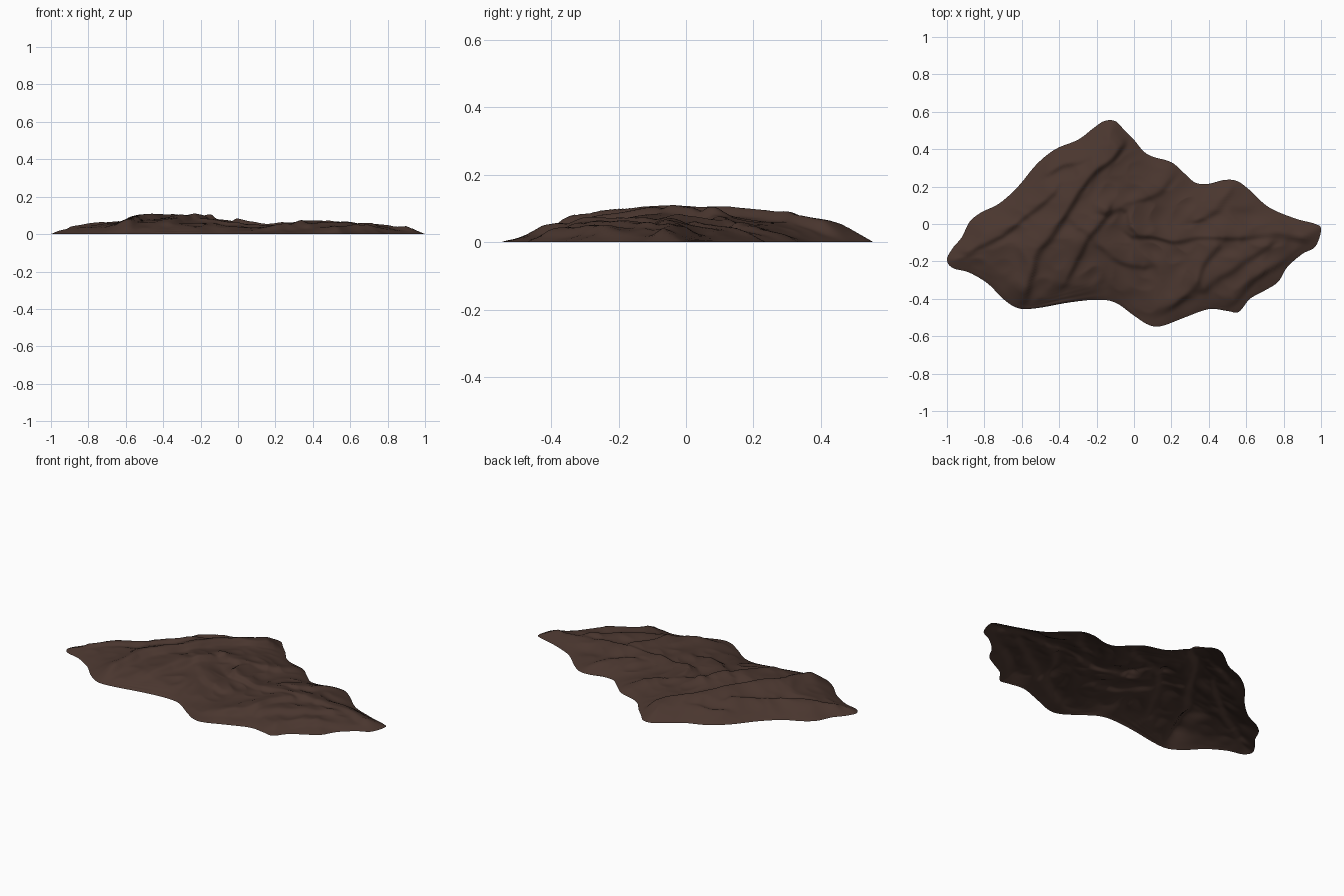
import bpy
import math
from mathutils import Vector, noise, kdtree, geometry

default_cube = bpy.data.objects.get("Cube")
if default_cube:
    bpy.data.objects.remove(default_cube, do_unlink=True)

RINGS = 64        # rings from the centre to the hem
STEPS = 6         # spline samples between two outline points

# Outline of the spread sheet, counter-clockwise
OUTLINE = [
    (1, -.03), (.97, 0), (.86, .03), (.72, .09), (.62, .18), (.55, .23), (.48, .235),
    (.4, .215), (.33, .22), (.27, .27), (.2, .33), (.1, .36), (.05, .39), (0, .45),
    (-.05, .5), (-.1, .55), (-.16, .55), (-.22, .51), (-.3, .45), (-.42, .4),
    (-.52, .32), (-.62, .2), (-.72, .11), (-.82, .06), (-.88, .01), (-.92, -.07),
    (-.97, -.13), (-1, -.19), (-.97, -.235), (-.88, -.26), (-.78, -.32), (-.7, -.4),
    (-.62, -.45), (-.52, -.45), (-.35, -.42), (-.2, -.405), (-.1, -.42), (0, -.49),
    (.08, -.54), (.15, -.545), (.27, -.5), (.4, -.455), (.5, -.465), (.56, -.47),
    (.62, -.4), (.7, -.355), (.77, -.31), (.82, -.23), (.9, -.16), (.97, -.12),
]

# Folds: ridge height, then the line it follows, steep side on its right
FOLDS = [
    (.030, [(-.6, -.4), (-.55, -.17), (-.42, .02), (-.32, .17), (-.2, .3), (-.07, .44)]),
    (.020, [(-.9, -.12), (-.72, -.05), (-.62, .05), (-.45, .17)]),
    (.014, [(-.45, .3), (-.38, .34), (-.3, .34)]),
    (.020, [(-.37, -.3), (-.33, -.16), (-.22, -.04), (-.15, .06)]),
    (.016, [(-.16, .06), (-.06, .1), (0, .08), (.01, 0)]),
    (.016, [(.05, .14), (.13, .2), (.2, .28)]),
    (.016, [(-.3, -.02), (-.1, -.16), (.05, -.22)]),
    (.018, [(0, -.04), (.2, -.07), (.5, -.05), (.75, -.03), (.93, -.06)]),
    (.020, [(.2, -.42), (.33, -.3), (.42, -.12)]),
    (.018, [(.38, -.32), (.55, -.2), (.7, -.1)]),
    (.018, [(.48, -.42), (.62, -.3), (.8, -.19)]),
    (.014, [(.35, .04), (.45, .1), (.5, .18)]),
]


def smooth_loop(points):
    """Closed Catmull-Rom curve through the points."""
    pts = [Vector((x, y, 0)) for x, y in points]
    n, loop = len(pts), []
    for i in range(n):
        a, b, c, d = (pts[(i + k) % n] for k in (-1, 0, 1, 2))
        for s in range(STEPS):
            t = s / STEPS
            loop.append(b + (c - a) * t / 2 + (a - b * 2.5 + c * 2 - d / 2) * t ** 2
                        + (b * 3 - a - c * 3 + d) * t ** 3 / 2)
    return loop


def fold_height(p):
    """Sum of the ridges at p, each gentle on the left and steep on the right."""
    total = 0
    for height, line in FOLDS:
        best = 0
        for a, b in zip(line, line[1:]):
            a, b = Vector((*a, 0)), Vector((*b, 0))
            near, t = geometry.intersect_point_line(p, a, b)
            near = a.lerp(b, min(1, max(0, t)))
            side = (b - a).normalized().cross(p - a).z
            width = .045 + .022 * math.tanh(side / .02)
            best = max(best, math.exp(-((p - near).length / width) ** 2))
        total += height * best
    return min(total, .04)


def bell(v, centre, width):
    return math.exp(-((v - centre) / width) ** 2)


def sheet_height(p, hem_distance):
    """Low mound, taller on the right, with folds and fine crumples."""
    warp = noise.noise_vector(p * 6) * .03
    q = Vector((p.x + warp.x, p.y + warp.y, 0))
    mound = .053 + .03 * bell(p.x, -.4, .32) - .012 * bell(p.x, .1, .12)
    peak = .016 * bell(p.x, -.33, .06) * bell(p.y, -.08, .06)
    crumple = .007 * noise.noise(p * 7) + .007 * (.5 - abs(noise.noise(q * 9)) * 2)
    rise = 1 - math.exp(-hem_distance / .12)
    fade = min(1, hem_distance / .09)
    return max(0, mound * rise + (fold_height(q) + peak + crumple) * fade)


# Sheet surface: rings shrinking from the hem to the centre
hem = smooth_loop(OUTLINE)
count = len(hem)
tree = kdtree.KDTree(count)
for i, h in enumerate(hem):
    tree.insert(h, i)
tree.balance()

flat = [h * (r / RINGS) for r in range(RINGS, 0, -1) for h in hem] + [Vector((0, 0, 0))]
verts = [(p.x, p.y, sheet_height(p, tree.find(p)[2])) for p in flat]
faces = []
for r in range(RINGS - 1):
    for i in range(count):
        j = (i + 1) % count
        faces.append((r * count + i, r * count + j, (r + 1) * count + j, (r + 1) * count + i))
last = (RINGS - 1) * count
faces += [(last + i, last + (i + 1) % count, len(verts) - 1) for i in range(count)]

mesh = bpy.data.meshes.new("crumpled_sheet")
mesh.from_pydata(verts, [], faces)
mesh.update()
sheet = bpy.data.objects.new("crumpled_sheet", mesh)
bpy.context.collection.objects.link(sheet)
mesh.polygons.foreach_set("use_smooth", [True] * len(mesh.polygons))

# Dark brown cloth
brown = bpy.data.materials.new("dark_brown")
brown.use_nodes = True
colour = (.068, .037, .028, 1)
brown.diffuse_color = colour
shader = brown.node_tree.nodes["Principled BSDF"]
shader.inputs["Base Color"].default_value = colour
shader.inputs["Roughness"].default_value = .9
mesh.materials.append(brown)
